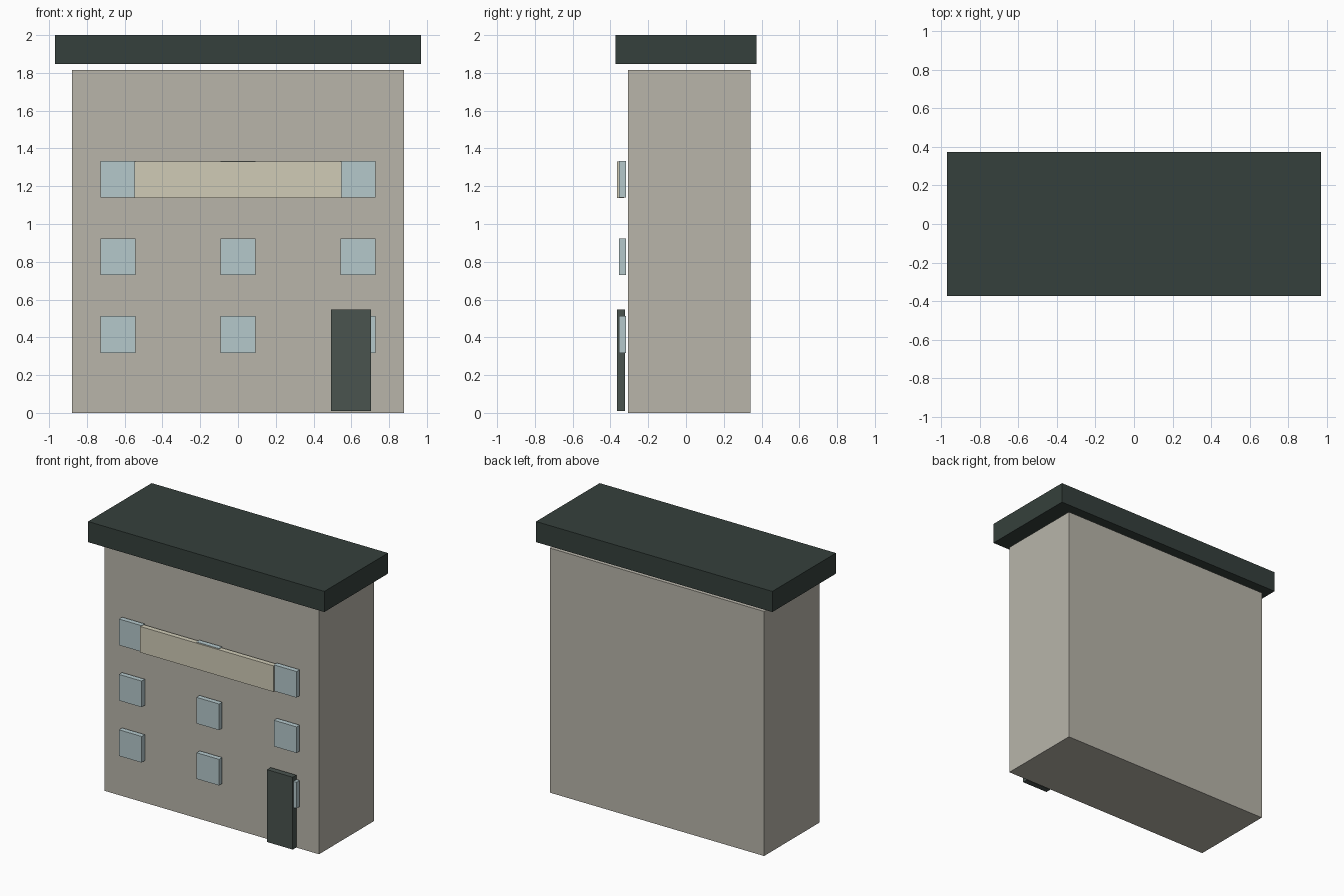
import bpy
import bmesh

if "Cube" in bpy.data.objects:
    bpy.data.objects.remove(bpy.data.objects["Cube"])


def material(name, rgb):
    m = bpy.data.materials.new(name)
    m.diffuse_color = (*rgb, 1)
    m.use_nodes = True
    m.node_tree.nodes["Principled BSDF"].inputs["Base Color"].default_value = m.diffuse_color
    return m


def box(name, x, y, z, mat):
    """Box from (min, max) ranges along each axis."""
    bm = bmesh.new()
    bmesh.ops.create_cube(bm, size=1)
    for v in bm.verts:
        v.co = [r[0] if c < 0 else r[1] for c, r in zip(v.co, (x, y, z))]
    mesh = bpy.data.meshes.new(name)
    bm.to_mesh(mesh)
    bm.free()
    mesh.materials.append(mat)
    obj = bpy.data.objects.new(name, mesh)
    bpy.context.collection.objects.link(obj)
    return obj


stone = material("stone", (0.48, 0.46, 0.40))
slate = material("slate", (0.036, 0.051, 0.045))
glass = material("glass", (0.46, 0.58, 0.60))
cream = material("cream", (0.63, 0.60, 0.47))
door_paint = material("door_paint", (0.068, 0.088, 0.078))

# Main block and the roof slab floating just above it
box("walls", (-0.88, 0.88), (-0.307, 0.341), (0, 1.815), stone)
box("roof_slab", (-0.97, 0.97), (-0.373, 0.373), (1.847, 2.0), slate)

# Three rows of three window panes, just clear of the wall
for row, zc in enumerate((0.415, 0.826, 1.237)):
    for col, xc in enumerate((-0.636, 0, 0.636)):
        box(f"window_{row}_{col}", (xc - 0.093, xc + 0.093),
            (-0.355, -0.318), (zc - 0.097, zc + 0.097), glass)

# Blank fascia board across the top windows
box("fascia_board", (-0.548, 0.548), (-0.365, -0.328), (1.138, 1.331), cream)

# Front door
box("front_door", (0.493, 0.705), (-0.365, -0.323), (0.01, 0.547), door_paint)
